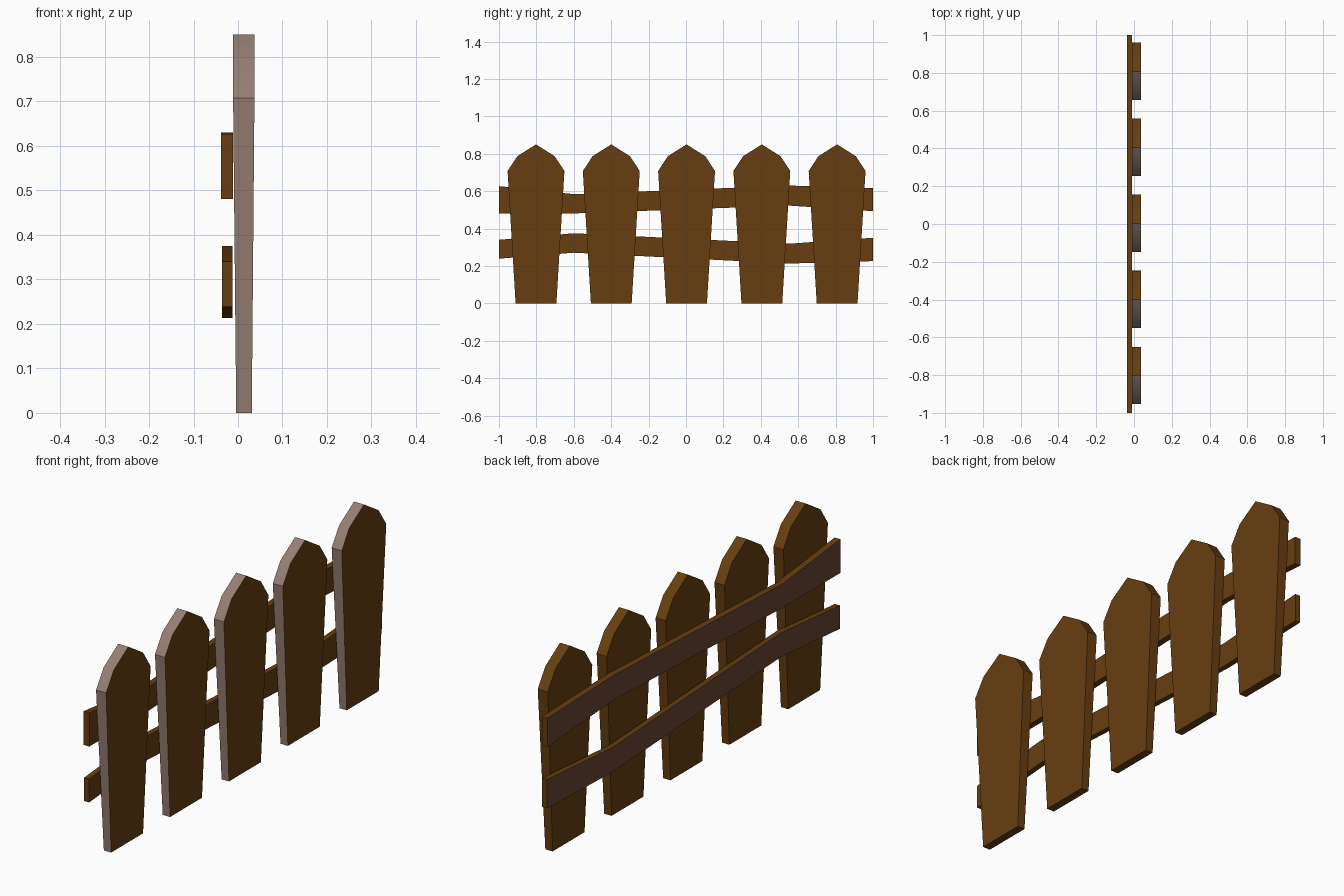
import bpy
import math

if "Cube" in bpy.data.objects:
    bpy.data.objects.remove(bpy.data.objects["Cube"])


def material(name, rgb):
    m = bpy.data.materials.new(name)
    m.diffuse_color = (*rgb, 1.0)
    m.use_nodes = True
    m.node_tree.nodes["Principled BSDF"].inputs["Base Color"].default_value = m.diffuse_color
    return m


brown = material("brown_wood", (0.135, 0.048, 0.005))
pale = material("pale_wood", (0.30, 0.21, 0.17))
dull = material("dull_wood", (0.14, 0.058, 0.032))


def board(name, sections, mats, pick):
    """Join rectangular four-corner sections into a closed board.
    Side k of each span lies between corners k and k+1."""
    verts = [p for s in sections for p in s]
    faces, ids = [(3, 2, 1, 0)], [0]
    for i in range(len(sections) - 1):
        a, b = 4 * i, 4 * i + 4
        for k in range(4):
            n = (k + 1) % 4
            faces.append((a + k, a + n, b + n, b + k))
            ids.append(1 if k == pick else 0)
    e = 4 * (len(sections) - 1)
    faces.append((e, e + 1, e + 2, e + 3))
    ids.append(0)
    me = bpy.data.meshes.new(name)
    me.from_pydata(verts, [], faces)
    for m in mats:
        me.materials.append(m)
    for p, i in zip(me.polygons, ids):
        p.material_index = i
    # merge the pointed tip and drop collapsed faces
    import bmesh
    bm = bmesh.new()
    bm.from_mesh(me)
    bmesh.ops.remove_doubles(bm, verts=bm.verts, dist=1e-5)
    bmesh.ops.recalc_face_normals(bm, faces=bm.faces)
    bm.to_mesh(me)
    bm.free()
    ob = bpy.data.objects.new(name, me)
    bpy.context.collection.objects.link(ob)
    bpy.ops.object.select_all(action='DESELECT')
    ob.select_set(True)
    bpy.context.view_layer.objects.active = ob
    bpy.ops.object.shade_smooth_by_angle(angle=math.radians(30))
    return ob


# Pickets: height, half width, back x, front x
PICKET = [(0.0, 0.109, -0.004, 0.031), (0.708, 0.152, -0.011, 0.037),
          (0.787, 0.100, -0.011, 0.037), (0.85, 0.0, -0.011, 0.037)]
for i in range(5):
    c = 0.003 + 0.4025 * (i - 2)
    rings = [[(x0, c - w, z), (x1, c - w, z), (x1, c + w, z), (x0, c + w, z)]
             for z, w, x0, x1 in PICKET]
    board(f"picket_{i + 1}", rings, (brown, pale), 0)

# Rails: position along the fence, lower edge, upper edge
RAILS = {
    "upper_rail": (-0.038, -0.011, [(-1, 0.481, 0.627), (-0.6, 0.481, 0.584),
                                    (0.55, 0.523, 0.630), (1, 0.493, 0.617)]),
    "lower_rail": (-0.036, -0.012, [(-1, 0.239, 0.340), (-0.6, 0.271, 0.375),
                                    (0.55, 0.213, 0.319), (1, 0.226, 0.351)]),
}
for name, (x0, x1, path) in RAILS.items():
    rings = [[(x0, y, lo), (x0, y, hi), (x1, y, hi), (x1, y, lo)]
             for y, lo, hi in path]
    board(name, rings, (brown, dull), 0)
